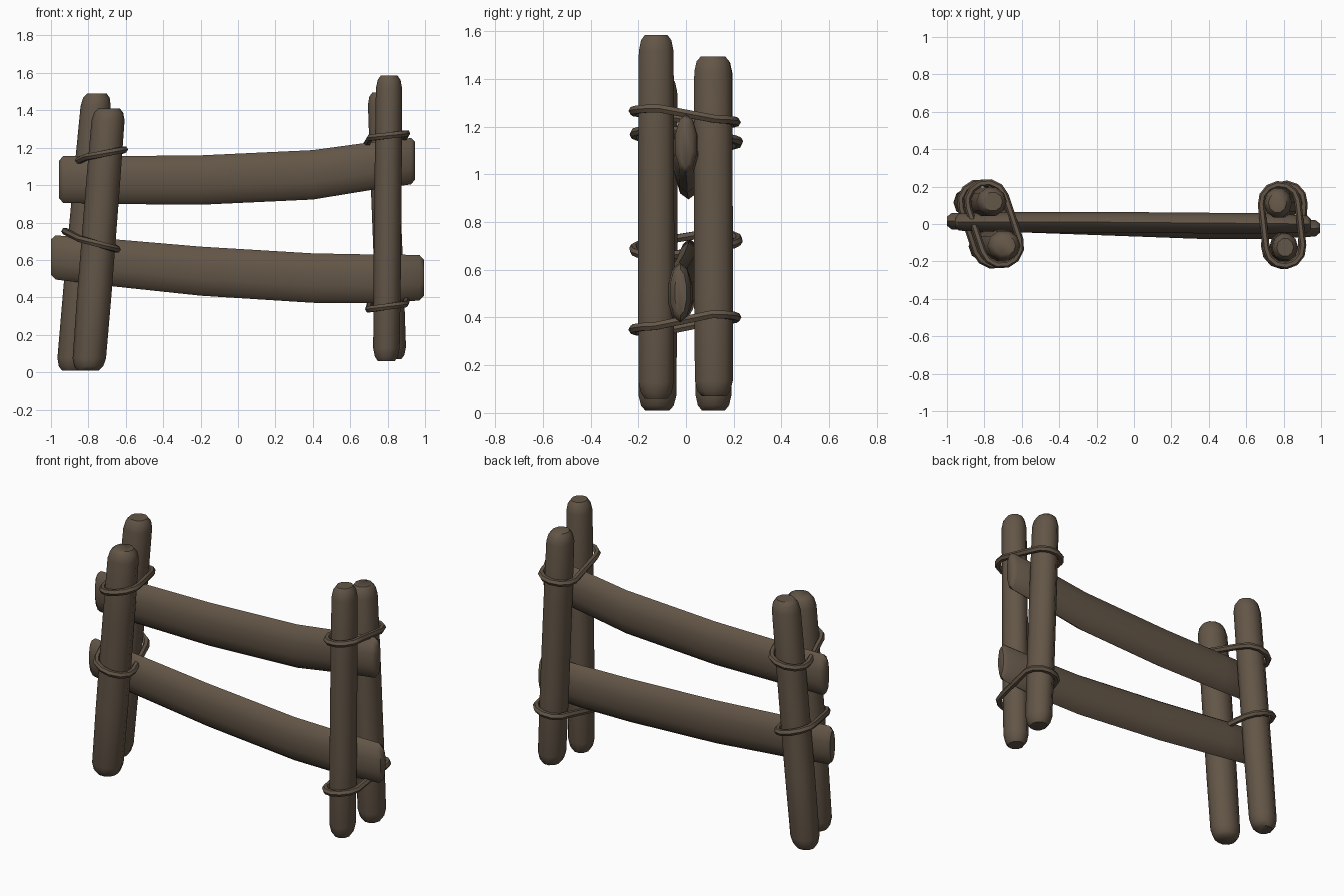
import bpy, bmesh, math
from mathutils import Vector

if "Cube" in bpy.data.objects:
    bpy.data.objects.remove(bpy.data.objects["Cube"])

wood = bpy.data.materials.new("weathered brown wood")
wood.diffuse_color = (0.125, 0.092, 0.063, 1)
wood.use_nodes = True
wood.node_tree.nodes["Principled BSDF"].inputs["Base Color"].default_value = wood.diffuse_color


def finish(bm, name):
    bmesh.ops.recalc_face_normals(bm, faces=bm.faces)
    me = bpy.data.meshes.new(name)
    bm.to_mesh(me)
    bm.free()
    me.materials.append(wood)
    ob = bpy.data.objects.new(name, me)
    bpy.context.collection.objects.link(ob)
    bpy.context.view_layer.objects.active = ob
    ob.select_set(True)
    bpy.ops.object.shade_smooth_by_angle(angle=math.radians(50))
    ob.select_set(False)


def loft(name, rings, closed=False):
    """Skin a list of equal rings of points, capped unless closed."""
    bm = bmesh.new()
    vs = [[bm.verts.new(p) for p in r] for r in rings]
    n = len(vs[0])
    pairs = list(zip(vs, vs[1:])) + ([(vs[-1], vs[0])] if closed else [])
    for a, b in pairs:
        for i in range(n):
            j = (i + 1) % n
            bm.faces.new((a[i], a[j], b[j], b[i]))
    if not closed:
        bm.faces.new(vs[0])
        bm.faces.new(vs[-1])
    finish(bm, name)


def circle(n, off=0.0):
    return [(math.cos(2 * math.pi * (i + off) / n), math.sin(2 * math.pi * (i + off) / n))
            for i in range(n)]


# Posts: bottom centre, top centre, x and y radius
posts = {
    "front_left_post": ((-0.80, -0.12, 0.01), (-0.69, -0.115, 1.41), 0.092, 0.086),
    "back_left_post": ((-0.89, 0.115, 0.01), (-0.755, 0.12, 1.49), 0.084, 0.082),
    "front_right_post": ((0.793, -0.125, 0.06), (0.808, -0.125, 1.585), 0.073, 0.080),
    "back_right_post": ((0.825, 0.117, 0.07), (0.767, 0.113, 1.495), 0.078, 0.086),
}
for name, (b, t, rx, ry) in posts.items():
    b, t = Vector(b), Vector(t)
    rings = []
    for h, s in ((0, .62), (.015, .84), (.045, .97), (.3, 1), (.7, .99), (.955, .96), (.985, .84), (1, .62)):
        c = b.lerp(t, h)
        rings.append([(c.x + rx * s * u, c.y + ry * s * v, c.z) for u, v in circle(10)])
    loft(name, rings)


# Rails: stations of x, y, z centre, half height, half thickness
rails = {
    "upper_rail": [(-0.957, 0.01, 1.03, .10, .025), (-0.935, 0.01, 1.03, .125, .048),
                   (-0.65, 0.01, 1.027, .128, .057), (-0.2, 0.01, 1.027, .132, .058),
                   (0.4, 0.005, 1.055, .132, .058), (0.70, 0.003, 1.10, .128, .057),
                   (0.925, 0.0, 1.128, .124, .048), (0.947, 0.0, 1.13, .10, .025)],
    "lower_rail": [(-1.0, 0.015, 0.615, .095, .025), (-0.975, 0.015, 0.613, .118, .046),
                   (-0.67, 0.01, 0.585, .126, .055), (-0.2, -0.005, 0.54, .131, .057),
                   (0.4, -0.027, 0.503, .132, .057), (0.72, -0.027, 0.499, .130, .056),
                   (0.97, -0.023, 0.505, .122, .046), (0.995, -0.022, 0.505, .095, .025)],
}
for name, st in rails.items():
    loft(name, [[(x, y + ht * u, z + hh * v) for u, v in circle(10, .5)]
                for x, y, z, hh, ht in st])


# Rope loops: tied around each pair of posts; z of front and back, sideways tilt
def centre_at(post, z):
    b, t = Vector(posts[post][0]), Vector(posts[post][1])
    return b.lerp(t, (z - b.z) / (t.z - b.z))


ropes = [("upper_left_rope", "left", 1.17, 1.135, 0.10),
         ("lower_left_rope", "left", 0.685, 0.725, -0.14),
         ("upper_right_rope", "right", 1.265, 1.22, 0.06),
         ("lower_right_rope", "right", 0.35, 0.40, 0.07)]
for name, side, zf, zb, tilt in ropes:
    f = centre_at("front_%s_post" % side, zf)
    k = centre_at("back_%s_post" % side, zb)
    axis = Vector((k.x - f.x, k.y - f.y, 0)).normalized()
    cross = Vector((axis.y, -axis.x, 0))
    r = 0.104 if side == "left" else 0.098
    path = []
    for c, start in ((k, 0), (f, 180)):
        for i in range(7):
            a = math.radians(start + 30 * i)
            d = cross * math.cos(a) + axis * math.sin(a)
            path.append(c + d * r + Vector((0, 0, d.x * r * tilt * 2)))
    rings = []
    for i, p in enumerate(path):
        tan = (path[(i + 1) % len(path)] - path[i - 1]).normalized()
        out = tan.cross(Vector((0, 0, 1))).normalized()
        up = out.cross(tan)
        rings.append([p + (out * u + up * v) * 0.019 for u, v in circle(6)])
    loft(name, rings, closed=True)
